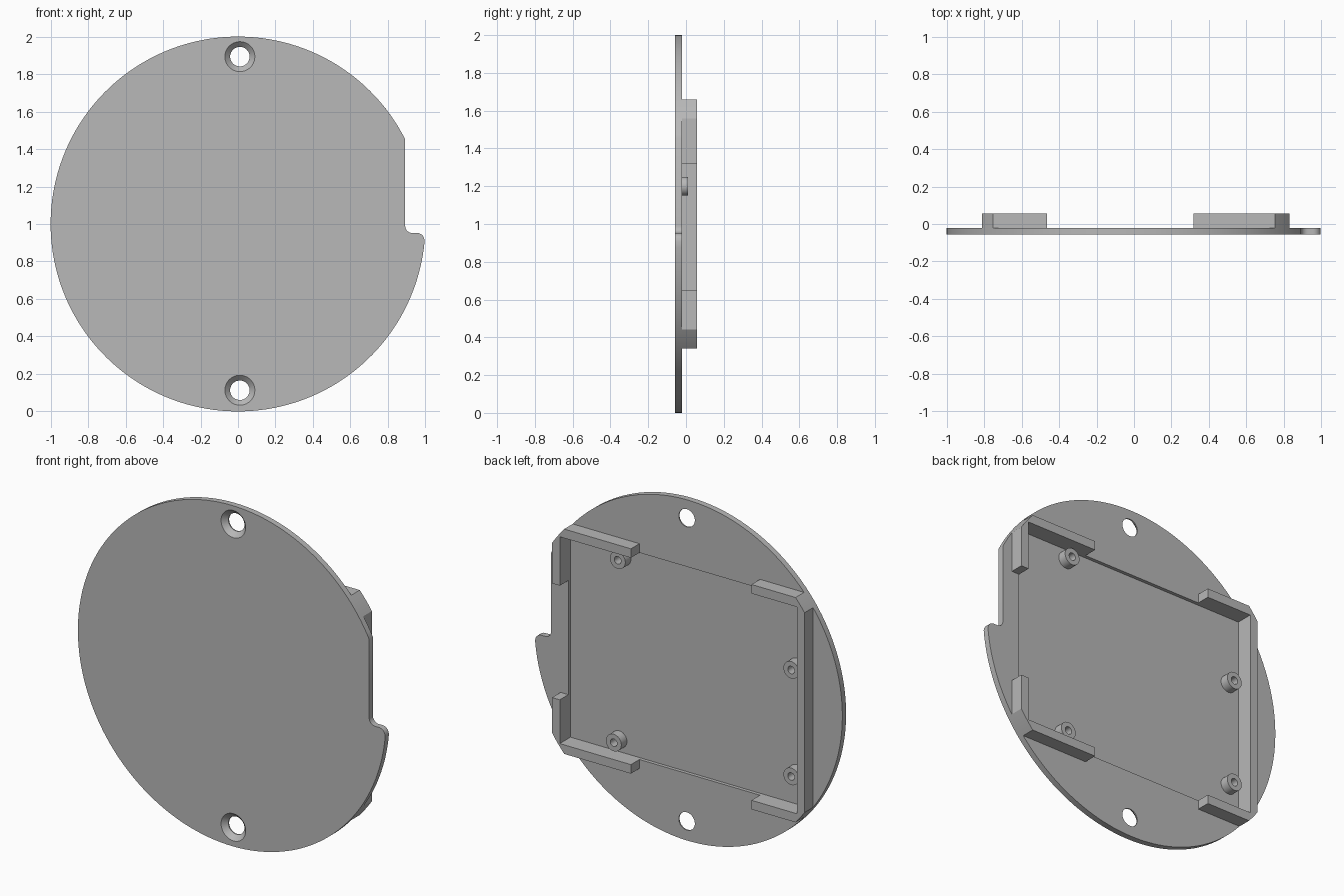
import bpy, bmesh
from math import sin, cos, radians, degrees, asin, acos, pi

if "Cube" in bpy.data.objects:
    bpy.data.objects.remove(bpy.data.objects["Cube"], do_unlink=True)

FRONT, FLOOR, BACK, RIM = -0.057, -0.042, -0.022, 0.057   # depth levels along y
MID = 1.0                                                 # height of the disc centre

gray = bpy.data.materials.new("matte gray")
gray.use_nodes = True
gray.diffuse_color = (0.48, 0.48, 0.48, 1)
gray.node_tree.nodes["Principled BSDF"].inputs["Base Color"].default_value = gray.diffuse_color


def finish(name, bm):
    bmesh.ops.recalc_face_normals(bm, faces=bm.faces)
    mesh = bpy.data.meshes.new(name)
    bm.to_mesh(mesh)
    bm.free()
    mesh.materials.append(gray)
    obj = bpy.data.objects.new(name, mesh)
    bpy.context.collection.objects.link(obj)
    return obj


def prism(name, points, y0, y1):
    """Extrude an outline in (x, z) from y0 to y1."""
    bm = bmesh.new()
    face = bm.faces.new([bm.verts.new((x, y0, z)) for x, z in points])
    moved = bmesh.ops.extrude_face_region(bm, geom=[face])["geom"]
    bmesh.ops.translate(bm, vec=(0, y1 - y0, 0),
                        verts=[v for v in moved if isinstance(v, bmesh.types.BMVert)])
    return finish(name, bm)


def lathe(name, x, z, profile, closed=False, n=40):
    """Turn a (radius, y) profile about an axis along y; open profiles get end caps."""
    bm = bmesh.new()
    rings = [[bm.verts.new((x + r * cos(2 * pi * i / n), y, z + r * sin(2 * pi * i / n)))
              for i in range(n)] for r, y in profile]
    pairs = list(zip(rings, rings[1:]))
    if closed:
        pairs.append((rings[-1], rings[0]))
    else:
        bm.faces.new(rings[0])
        bm.faces.new(rings[-1])
    for a, b in pairs:
        for i in range(n):
            j = (i + 1) % n
            bm.faces.new((a[i], a[j], b[j], b[i]))
    return finish(name, bm)


def arc(cx, cz, r, a0, a1, n):
    steps = [radians(a0 + (a1 - a0) * i / n) for i in range(n + 1)]
    return [(cx + r * cos(a), cz + r * sin(a)) for a in steps]


def cut(obj, cutter):
    mod = obj.modifiers.new("cut", 'BOOLEAN')
    mod.operation, mod.solver, mod.object = 'DIFFERENCE', 'EXACT', cutter
    bpy.context.view_layer.objects.active = obj
    bpy.ops.object.modifier_apply(modifier=mod.name)
    bpy.data.objects.remove(cutter, do_unlink=True)


def smooth(obj):
    bpy.ops.object.select_all(action='DESELECT')
    obj.select_set(True)
    bpy.context.view_layer.objects.active = obj
    bpy.ops.object.shade_smooth_by_angle(angle=radians(30))


# Round plate with a flat and a filleted step on its +x edge
flat = 0.892
outline = arc(0, MID, 1, degrees(acos(flat)), 354.9, 160)
outline += arc(0.955, 0.912, 0.04, 5, 90, 8)
outline += arc(0.93, 0.99, 0.038, 270, 180, 8)
plate = prism("round_plate", outline, FRONT, BACK)

# Shallow rectangular pocket in the back
left, right, low, high = 0.78, -0.76, 0.393, 1.607
cut(plate, prism("pocket_cutter", [(right, low), (left, low), (left, high), (right, high)],
                 FLOOR, RIM))

# Countersunk screw holes
for z in (0.113, 1.893):
    cut(plate, lathe("hole_cutter", 0.01, z,
                     [(0.09, FRONT - 0.01), (0.08, FRONT), (0.052, FRONT + 0.028), (0.052, RIM)]))
smooth(plate)

# Retaining walls, their outer corners trimmed to the round edge
TOP, LEFT, RIGHT = 0.66, 0.83, 0.81


def corner(x):
    """Trimmed corner from the top wall down to the side wall at distance x."""
    return arc(0, MID, 1, degrees(asin(TOP)), degrees(acos(x)), 6)


def flip(points):
    return [(x, 2 * MID - z) for x, z in points]


def corner_wall(tip):
    return ([(0.318, high), (0.318, MID + TOP)] + corner(LEFT)
            + [(LEFT, tip), (left, tip), (left, high)])


smooth(prism("upper_corner_wall", corner_wall(1.32), BACK, RIM))
smooth(prism("lower_corner_wall", flip(corner_wall(1.35)), BACK, RIM))

half = ([(right, high), (-0.465, high), (-0.465, MID + TOP)]
        + [(-x, z) for x, z in corner(RIGHT)])
smooth(prism("side_wall", half + flip(half)[::-1], BACK, RIM))

# Hollow mounting posts
for i, (x, z) in enumerate([(0.437, 1.543), (0.463, 0.465), (-0.69, 1.2), (-0.69, 0.575)]):
    smooth(lathe(f"mounting_post_{i + 1}", x, z,
                 [(0.05, FLOOR), (0.05, 0.01), (0.022, 0.01), (0.022, FLOOR)], closed=True, n=32))
